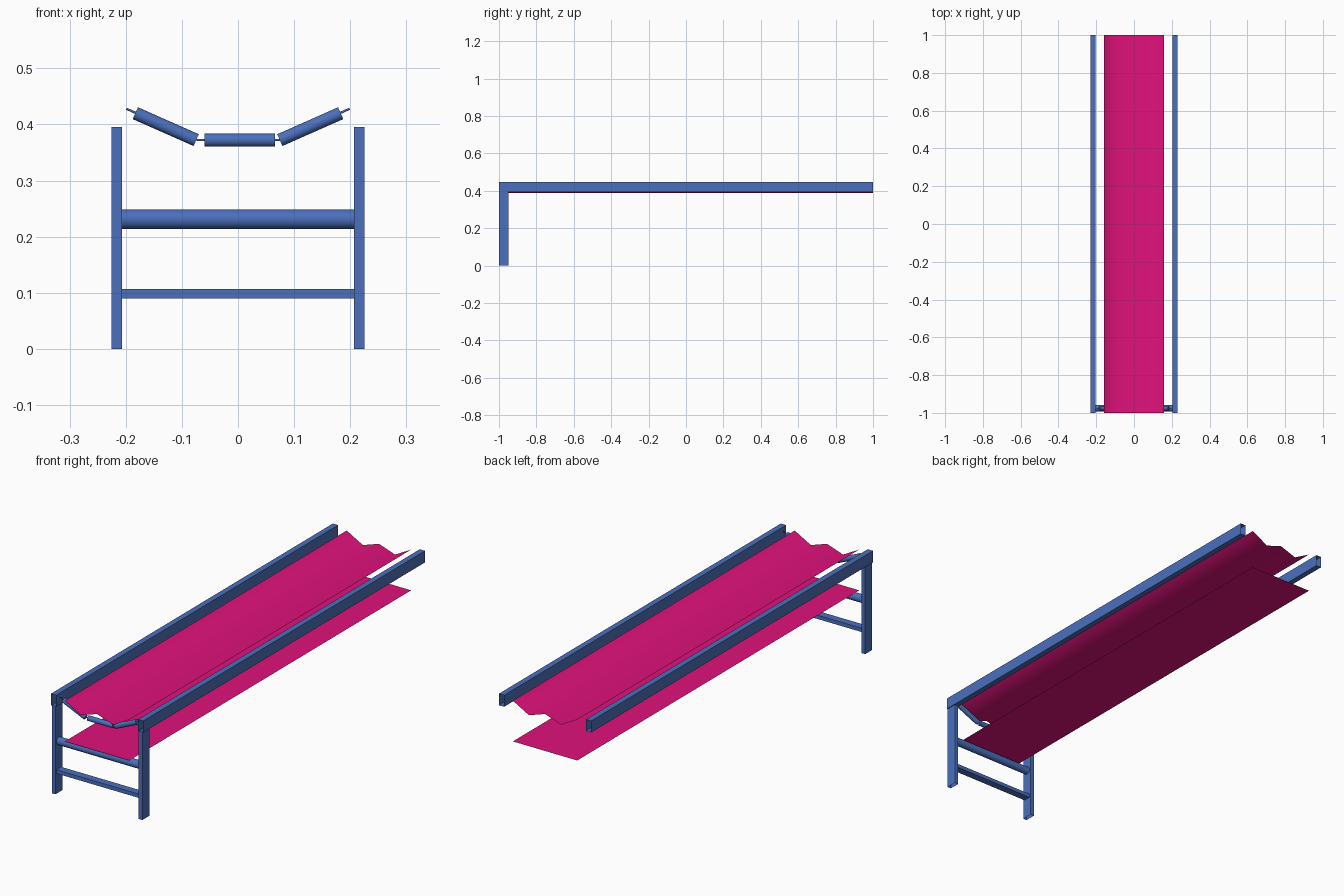
import bpy, bmesh, math
from mathutils import Vector

if "Cube" in bpy.data.objects:
    bpy.data.objects.remove(bpy.data.objects["Cube"])


def material(name, color):
    m = bpy.data.materials.new(name)
    m.diffuse_color = color
    m.use_nodes = True
    m.node_tree.nodes["Principled BSDF"].inputs["Base Color"].default_value = m.diffuse_color
    return m


BLUE = material("frame_blue", (0.07, 0.16, 0.5, 1))
PINK = material("belt_pink", (0.75, 0.006, 0.2, 1))


def finish(name, bm, mat, smooth_angle=None):
    mesh = bpy.data.meshes.new(name)
    bm.to_mesh(mesh)
    bm.free()
    mesh.materials.append(mat)
    obj = bpy.data.objects.new(name, mesh)
    bpy.context.collection.objects.link(obj)
    if smooth_angle:
        bpy.ops.object.select_all(action='DESELECT')
        obj.select_set(True)
        bpy.context.view_layer.objects.active = obj
        bpy.ops.object.shade_smooth_by_angle(angle=math.radians(smooth_angle))
    return obj


def open_tube(name, lo, hi, axis):
    """Rectangular thin tube, open at both ends along the given axis."""
    lo, hi = Vector(lo), Vector(hi)
    bm = bmesh.new()
    bmesh.ops.create_cube(bm, size=1)
    ends = [f for f in bm.faces if abs(f.normal[axis]) > 0.9]
    bmesh.ops.delete(bm, geom=ends, context='FACES_ONLY')
    for v in bm.verts:
        v.co = (lo + hi) / 2 + v.co * (hi - lo)
    return finish(name, bm, BLUE)


def rod(name, a, b, radius, sides=32):
    """Capped cylinder between two points."""
    a, b = Vector(a), Vector(b)
    bm = bmesh.new()
    bmesh.ops.create_cone(bm, cap_ends=True, segments=sides, radius1=radius,
                          radius2=radius, depth=(b - a).length)
    rot = Vector((0, 0, 1)).rotation_difference(b - a).to_matrix()
    for v in bm.verts:
        v.co = rot @ v.co + (a + b) / 2
    return finish(name, bm, BLUE, 40)


def belt(name, profile):
    """Thin sheet: an x-z profile swept along the conveyor."""
    bm = bmesh.new()
    rows = [[bm.verts.new((x, y, z)) for x, z in profile] for y in (-1, 1)]
    for i in range(len(profile) - 1):
        bm.faces.new((rows[0][i], rows[0][i + 1], rows[1][i + 1], rows[1][i]))
    return finish(name, bm, PINK, 80)


Y = -0.975  # centre line of the support stand

# Side rails, legs and inclined trough rollers
for side, s in (("left", -1), ("right", 1)):
    x0, x1 = sorted((s * 0.203, s * 0.229))
    open_tube(f"{side}_rail", (x0, -1, 0.394), (x1, 1, 0.446), 1)
    x0, x1 = sorted((s * 0.207, s * 0.225))
    open_tube(f"{side}_leg", (x0, -1, 0), (x1, -0.95, 0.395), 2)
    rod(f"{side}_trough_roller", (s * 0.183, Y, 0.420), (s * 0.0745, Y, 0.372), 0.0115)
    rod(f"{side}_roller_pin", (s * 0.199, Y, 0.428), (s * 0.0745, Y, 0.372), 0.002, 12)

# Middle trough roller and its pin
rod("centre_trough_roller", (-0.06, Y, 0.372), (0.066, Y, 0.372), 0.0115)
rod("centre_roller_pin", (-0.074, Y, 0.372), (0.078, Y, 0.372), 0.002, 12)

# Return roller and cross brace
rod("return_roller", (-0.207, Y, 0.231), (0.207, Y, 0.231), 0.0175)
open_tube("cross_brace", (-0.207, -0.992, 0.09), (0.207, -0.958, 0.107), 0)

# Carrying belt and return belt
belt("carrying_belt", [(-0.16, 0.433), (-0.08, 0.389), (0, 0.416), (0.08, 0.389), (0.16, 0.433)])
belt("return_belt", [(-0.16, 0.25), (0.16, 0.25)])
